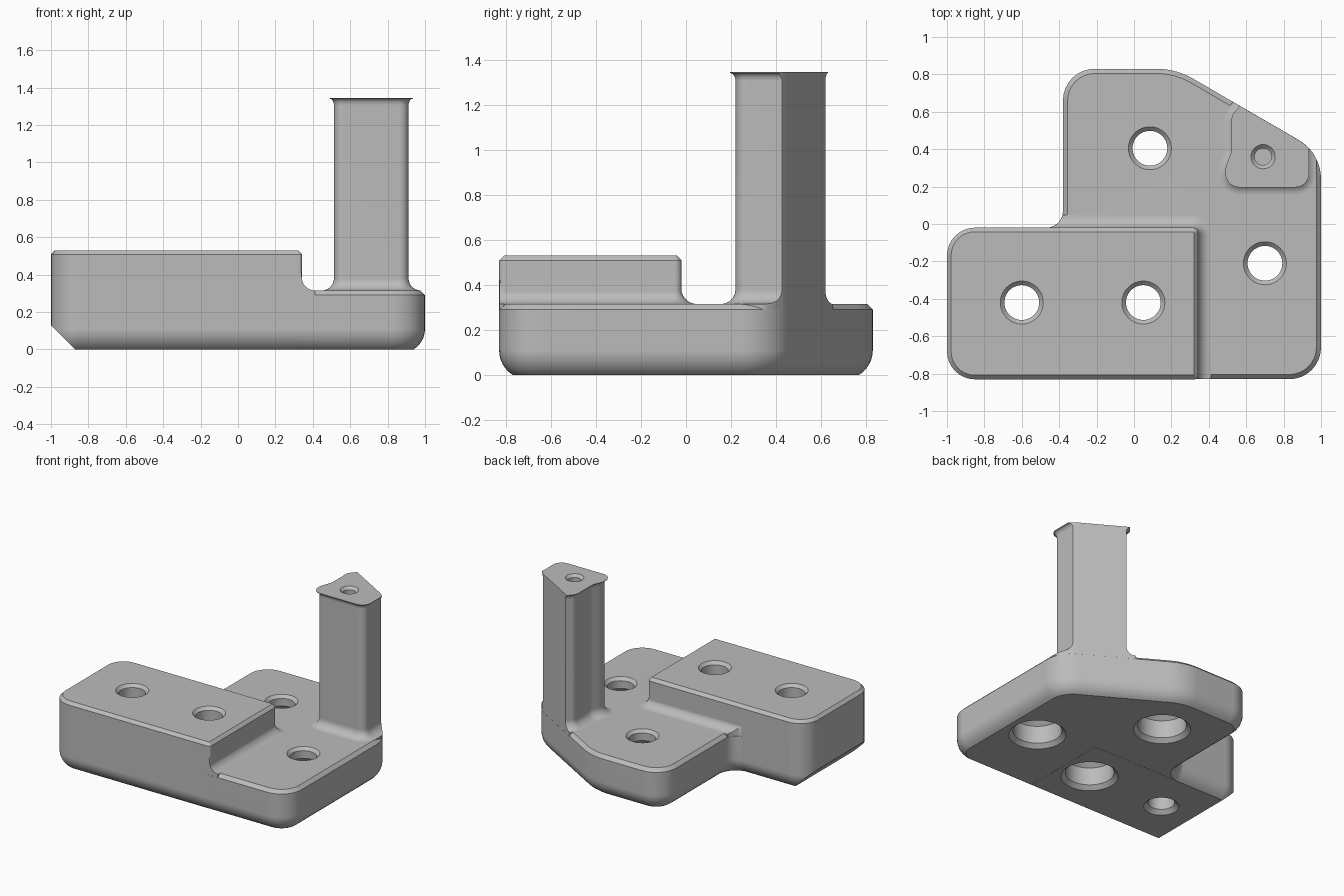
import bpy, bmesh, math
from mathutils import Vector, Matrix

if "Cube" in bpy.data.objects:
    bpy.data.objects.remove(bpy.data.objects["Cube"], do_unlink=True)

grey = bpy.data.materials.new("plain grey")
grey.use_nodes = True
grey.diffuse_color = (0.5, 0.5, 0.5, 1)
grey.node_tree.nodes["Principled BSDF"].inputs["Base Color"].default_value = (0.5, 0.5, 0.5, 1)

PLATE_TOP, BLOCK_TOP, POST_TOP = 0.315, 0.53, 1.345


def outline(corners, inset=0.0, steps=8):
    """Counter-clockwise polygon (x, y, radius) inset and with rounded corners."""
    pts, n = [], len(corners)
    for i, (x, y, r) in enumerate(corners):
        p = Vector((x, y))
        d1 = (p - Vector(corners[i - 1][:2])).normalized()
        d2 = (Vector(corners[(i + 1) % n][:2]) - p).normalized()
        n1, n2 = Vector((-d1.y, d1.x)), Vector((-d2.y, d2.x))
        p = p + inset * (n1 + n2) / (1 + n1.dot(n2))
        turn = math.atan2(d1.x * d2.y - d1.y * d2.x, d1.dot(d2))
        sign = 1 if turn > 0 else -1
        r = max(r - inset * sign, 0.003)
        start = p - d1 * r * math.tan(abs(turn) / 2)
        centre = start + n1 * r * sign
        for k in range(steps + 1):
            pts.append(centre + Matrix.Rotation(turn * k / steps, 2) @ (start - centre))
    return pts


def make_object(name, bm):
    bmesh.ops.recalc_face_normals(bm, faces=bm.faces)
    mesh = bpy.data.meshes.new(name)
    bm.to_mesh(mesh)
    bm.free()
    mesh.materials.append(grey)
    ob = bpy.data.objects.new(name, mesh)
    bpy.context.collection.objects.link(ob)
    return ob


def skin(name, rings):
    """Closed solid through a stack of equal-length rings of 3D points."""
    bm = bmesh.new()
    loops = [[bm.verts.new(p) for p in ring] for ring in rings]
    for a, b in zip(loops, loops[1:]):
        for i in range(len(a)):
            j = (i + 1) % len(a)
            bm.faces.new((a[i], a[j], b[j], b[i]))
    bm.faces.new(loops[0][::-1])
    bm.faces.new(loops[-1])
    return make_object(name, bm)


def loft(name, corners, profile):
    """Stack the outline along a list of (z, inset)."""
    return skin(name, [[(p.x, p.y, z) for p in outline(corners, d)] for z, d in profile])


def lathe(name, x, y, profile, sides=40):
    """Round cutter from a list of (z, radius)."""
    return skin(name, [[(x + r * math.cos(math.tau * k / sides),
                         y + r * math.sin(math.tau * k / sides), z)
                        for k in range(sides)] for z, r in profile])


def combine(target, other, operation):
    mod = target.modifiers.new("combine", 'BOOLEAN')
    mod.object, mod.operation, mod.solver = other, operation, 'EXACT'
    bpy.context.view_layer.objects.active = target
    bpy.ops.object.modifier_apply(modifier=mod.name)
    bpy.data.objects.remove(other, do_unlink=True)


def arc(n):
    return [k / n for k in range(n + 1)]


def lower_edge(z0):
    """Rounded underside edge cut off by the flat bottom."""
    end = math.asin(0.11 / 0.13)
    prof = [(0.11 - 0.13 * math.sin(end * t), 0.13 * (1 - math.cos(end * t))) for t in arc(6)]
    prof = prof[::-1]
    prof[0] = (z0, prof[0][1])
    return prof


def foot_fillet(r):
    """Concave fillet rising from the plate."""
    prof = [(PLATE_TOP + r - r * math.sin(t * math.pi / 2),
             -r * (1 - math.cos(t * math.pi / 2))) for t in arc(7)]
    return [(PLATE_TOP - 0.025, -r)] + prof[::-1]


# Footprints
plate_shape = [(-0.6, -0.83, 0.01), (1, -0.83, 0.17), (1, 0.38, 0.24), (0.225, 0.83, 0.4),
               (-0.38, 0.83, 0.17), (-0.38, -0.02, 0.09), (-0.6, -0.02, 0.01)]
block_shape = [(-1, -0.8305, 0.15), (0.343, -0.8305, 0.02),
               (0.343, -0.0195, 0.03), (-1, -0.0195, 0.15)]
fillet_shape = [(-0.9, -1.2, 0.03), (0.341, -1.2, 0.03), (0.341, -0.0215, 0.03), (-0.9, -0.0215, 0.03)]
post_shape = [(0.513, 0.22, 0.05), (0.912, 0.22, 0.05), (0.912, 0.75, 0.01), (0.7, 0.75, 0.01),
              (0.545, 0.57, 0.05), (0.545, 0.38, 0.1), (0.513, 0.30, 0.1)]

# Low plate and raised block
bracket = loft("bracket", plate_shape,
               lower_edge(0.0005) + [(PLATE_TOP - 0.025, 0), (PLATE_TOP, 0.025)])
block = loft("raised_block", block_shape,
             lower_edge(0.0) + [(BLOCK_TOP - 0.022, 0), (BLOCK_TOP, 0.022)])

# Slanted lower edge on the outer end of the block
bm = bmesh.new()
bm.from_mesh(block.data)
cut = bmesh.ops.bisect_plane(bm, geom=bm.verts[:] + bm.edges[:] + bm.faces[:],
                             plane_co=(-0.87, 0, 0), plane_no=(-1, 0, -1), clear_outer=True)
bmesh.ops.holes_fill(bm, edges=[e for e in bm.edges if e.is_boundary])
bmesh.ops.recalc_face_normals(bm, faces=bm.faces)
bm.to_mesh(block.data)
bm.free()

# Fillet around the block and flared post, both trimmed to the plate edge
fillet = loft("block_fillet", fillet_shape, foot_fillet(0.07) + [(0.42, 0.004)])
flare = [(POST_TOP - 0.04 + 0.04 * math.sin(t * math.pi / 2) * 0.9,
          -0.024 * (1 - math.cos(t * math.pi / 2))) for t in arc(5)]
post = loft("post", post_shape, foot_fillet(0.065) + flare + [(POST_TOP, -0.024)])
for part in (fillet, post):
    trim = loft("trim", plate_shape, [(-0.1, 0.0005), (1.6, 0.0005)])
    combine(part, trim, 'INTERSECT')

for part in (block, fillet, post):
    combine(bracket, part, 'UNION')

# Screw holes, chamfered at both ends; three have a wide bore below
narrow_foot = [(-0.02, 0.143), (0.03, 0.093)]
wide_foot = [(-0.02, 0.22), (0.03, 0.17), (0.165, 0.17), (0.235, 0.093)]
for x, y, top, foot in ((0.085, 0.405, PLATE_TOP, wide_foot), (0.70, -0.21, PLATE_TOP, wide_foot),
                        (0.05, -0.42, BLOCK_TOP, wide_foot), (-0.6, -0.42, BLOCK_TOP, narrow_foot)):
    hole = lathe("screw_hole", x, y, foot + [(top - 0.022, 0.093), (top + 0.02, 0.135)])
    combine(bracket, hole, 'DIFFERENCE')

# Blind hole in the post
combine(bracket, lathe("post_hole", 0.69, 0.36, [(POST_TOP - 0.2, 0.045), (POST_TOP - 0.02, 0.045),
                                                 (POST_TOP + 0.02, 0.085)], 32), 'DIFFERENCE')

# Smooth rounded areas, keep hard edges
bpy.ops.object.select_all(action='DESELECT')
bracket.select_set(True)
bpy.context.view_layer.objects.active = bracket
bpy.ops.object.shade_smooth_by_angle(angle=math.radians(28))
weighted = bracket.modifiers.new("even shading", 'WEIGHTED_NORMAL')
weighted.keep_sharp = True
